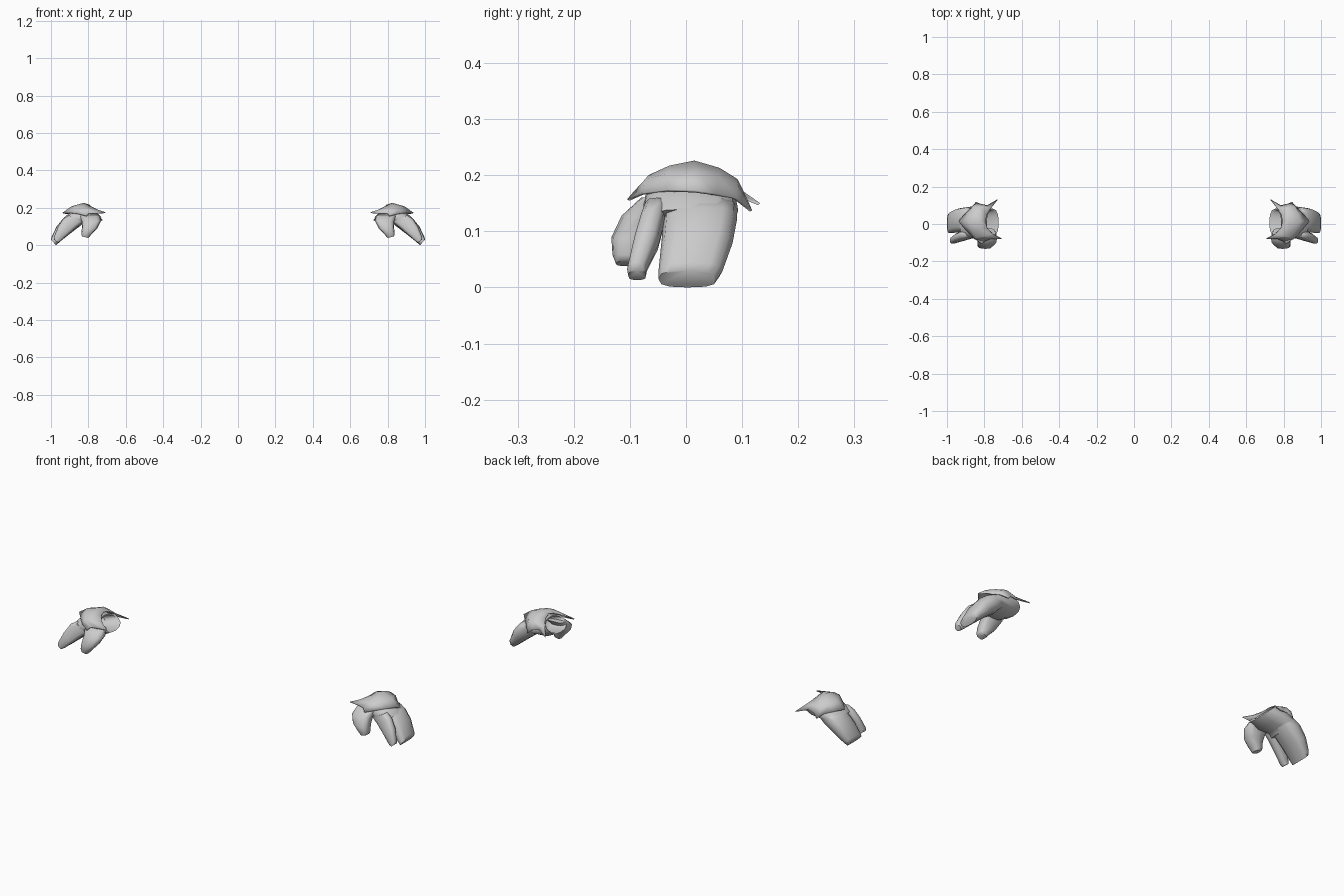
import bpy, bmesh, math
from mathutils import Vector

if "Cube" in bpy.data.objects:
    bpy.data.objects.remove(bpy.data.objects["Cube"])

SIDES = 12


def finish(name, bm, thickness=0):
    """Turn a bmesh into a mirrored, smooth-shaded object."""
    bmesh.ops.recalc_face_normals(bm, faces=bm.faces)
    me = bpy.data.meshes.new(name)
    bm.to_mesh(me)
    bm.free()
    ob = bpy.data.objects.new(name, me)
    bpy.context.collection.objects.link(ob)
    if thickness:
        s = ob.modifiers.new("Thickness", 'SOLIDIFY')
        s.thickness = thickness
        s.offset = -1
    m = ob.modifiers.new("Mirror", 'MIRROR')
    m.use_axis[0] = True
    m.use_mirror_merge = False
    bpy.ops.object.select_all(action='DESELECT')
    ob.select_set(True)
    bpy.context.view_layer.objects.active = ob
    bpy.ops.object.shade_smooth_by_angle(angle=math.radians(60))
    return ob


def section(bm, exponent, top, bottom, y0, y1):
    """Rounded cross-section between two side-profile points and two depths."""
    t, b = Vector((top[0], 0, top[1])), Vector((bottom[0], 0, bottom[1]))
    centre = (t + b) / 2 + Vector((0, (y0 + y1) / 2, 0))
    up, side = (t - b) / 2, Vector((0, (y1 - y0) / 2, 0))
    power = lambda v: math.copysign(abs(v) ** exponent, v) if abs(v) > 1e-6 else 0
    return [bm.verts.new(centre + side * power(math.cos(a)) + up * power(math.sin(a)))
            for a in (2 * math.pi * i / SIDES for i in range(SIDES))]


def loft(name, sections, exponent=0.7):
    """Skin a closed tube through the sections."""
    bm = bmesh.new()
    rings = [section(bm, exponent, *s) for s in sections]
    for a, b in zip(rings, rings[1:]):
        for i in range(SIDES):
            j = (i + 1) % SIDES
            bm.faces.new((a[i], a[j], b[j], b[i]))
    bm.faces.new(rings[0])
    bm.faces.new(rings[-1])
    return finish(name, bm)


# Palm with a hollow wrist opening (first sections run inside the cuff)
loft("palm", [
    ((.850, .180), (.800, .125), -.045, .060),
    ((.787, .192), (.731, .138), -.058, .074),
    ((.788, .199), (.723, .134), -.066, .082),
    ((.855, .198), (.770, .110), -.076, .090),
    ((.916, .160), (.830, .115), -.076, .093),
    ((.935, .140), (.847, .098), -.072, .088)], 0.85)

# Three joined fingers
loft("joined_fingers", [
    ((.905, .160), (.822, .126), -.040, .090),
    ((.935, .143), (.847, .100), -.040, .091),
    ((.970, .100), (.902, .058), -.044, .083),
    ((.996, .045), (.958, .013), -.049, .065),
    ((1.00, .030), (.974, .000), -.049, .055)])

# Separate index finger
loft("index_finger", [
    ((.905, .160), (.827, .122), -.074, -.030),
    ((.935, .140), (.860, .098), -.082, -.038),
    ((.962, .098), (.904, .060), -.094, -.048),
    ((.984, .045), (.950, .020), -.105, -.070),
    ((.984, .030), (.962, .013), -.103, -.071)])

# Thumb
loft("thumb", [
    ((.850, .160), (.740, .160), -.080, -.020),
    ((.834, .125), (.732, .130), -.115, -.040),
    ((.835, .088), (.752, .090), -.133, -.065),
    ((.838, .058), (.783, .058), -.131, -.076),
    ((.834, .047), (.800, .038), -.125, -.083)])

# Pointed plate over the back of the hand: wrist edge, crest, finger edge
columns = [
    [(.708, -.080, .175), (.765, -.080, .170), (.812, -.105, .157)],
    [(.755, -.055, .192), (.820, -.067, .200), (.855, -.080, .168)],
    [(.785, -.020, .208), (.830, -.030, .217), (.897, -.035, .174)],
    [(.793, .012, .216), (.825, .015, .226), (.939, .015, .173)],
    [(.787, .050, .205), (.830, .060, .213), (.904, .055, .167)],
    [(.770, .080, .187), (.830, .092, .193), (.870, .090, .159)],
    [(.730, .132, .150), (.785, .100, .163), (.845, .118, .137)]]
bm = bmesh.new()
# bow the finger half of the plate outward with an extra row
rows = [[bm.verts.new(p) for p in
         (a, b, (Vector(b) + Vector(c)) / 2 + Vector((.008, 0, .008)), c)]
        for a, b, c in columns]
for r, s in zip(rows, rows[1:]):
    for k in range(3):
        bm.faces.new((r[k], r[k + 1], s[k + 1], s[k]))
finish("hand_plate", bm, 0.005)
